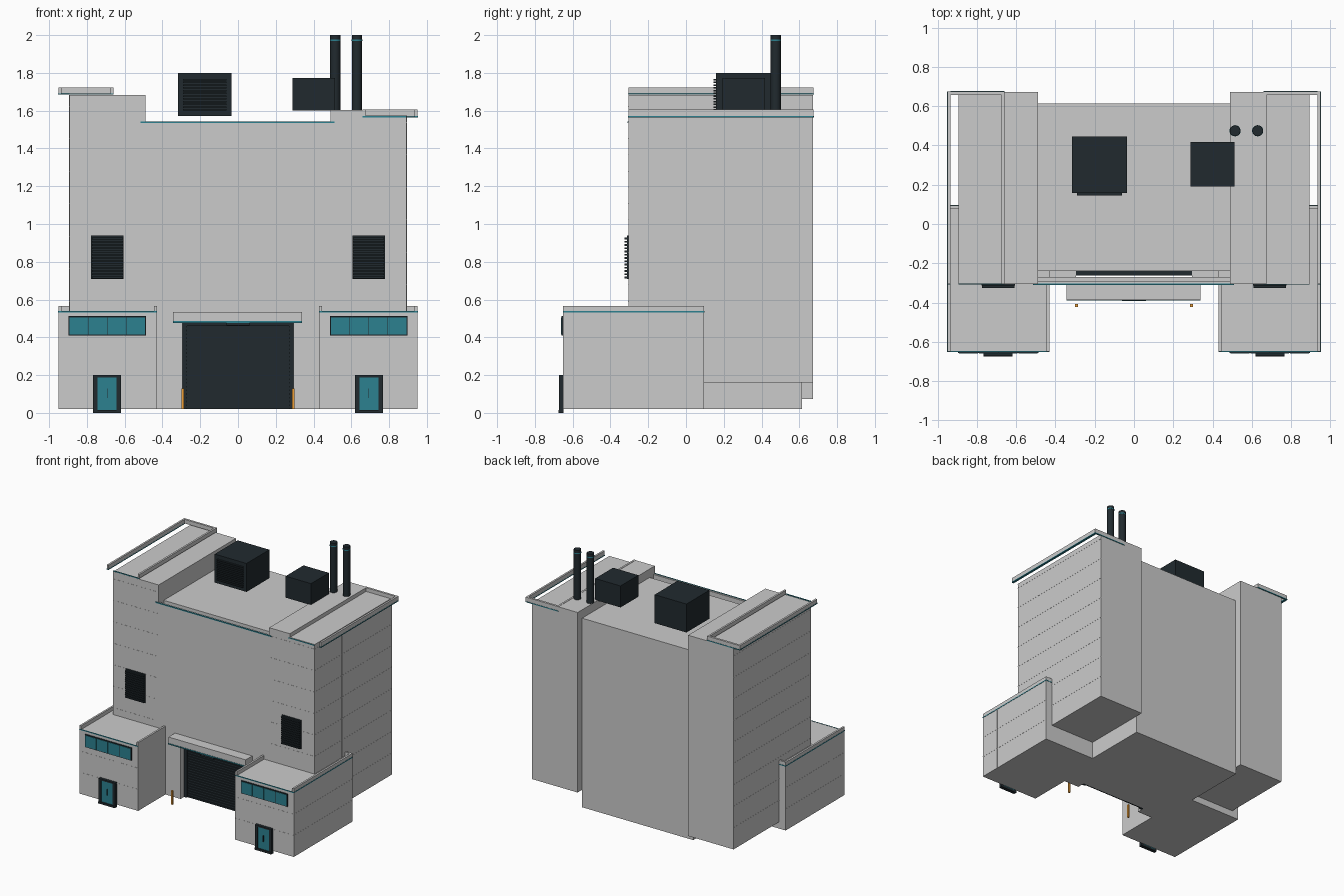
import bpy, bmesh
from mathutils import Matrix, Vector


def mat(name, col):
    m = bpy.data.materials.new(name)
    m.diffuse_color = col
    return m


DARK = mat("dark_metal", (0.015, 0.023, 0.028, 1))
TEAL = mat("teal_glass", (0.025, 0.22, 0.28, 1))
ORANGE = mat("orange_paint", (0.85, 0.35, 0.04, 1))


def boxes(name, items, material=None):
    """One object made of boxes given as (x0, x1, y0, y1, z0, z1)."""
    bm = bmesh.new()
    for x0, x1, y0, y1, z0, z1 in items:
        c = Vector(((x0 + x1) / 2, (y0 + y1) / 2, (z0 + z1) / 2))
        s = (abs(x1 - x0), abs(y1 - y0), abs(z1 - z0))
        bmesh.ops.create_cube(bm, size=1, matrix=Matrix.Translation(c) @ Matrix.Diagonal((*s, 1)))
    me = bpy.data.meshes.new(name)
    bm.to_mesh(me)
    bm.free()
    if material:
        me.materials.append(material)
    ob = bpy.data.objects.new(name, me)
    bpy.context.collection.objects.link(ob)
    return ob


def flip(items, side):
    return [(side * a, side * b, *r) for a, b, *r in items]


def slats(x0, x1, y0, y1, z0, z1, n):
    step = (z1 - z0) / n
    return [(x0, x1, y0, y1, z0 + i * step, z0 + (i + 0.55) * step) for i in range(n)]


# central hall and the thin front wall standing ahead of it
boxes("main_hall", [(-0.495, 0.49, -0.24, 0.615, 0.02, 1.535)])
boxes("front_wall", [(-0.495, 0.49, -0.305, -0.29, 0.565, 1.54)])
boxes("front_wall_trim", [(-0.515, 0.51, -0.311, -0.304, 1.535, 1.543)], TEAL)
boxes("door_surround", [(-0.44, -0.295, -0.305, -0.24, 0.02, 0.48),
                        (0.295, 0.44, -0.305, -0.24, 0.02, 0.48),
                        (-0.495, 0.49, -0.305, -0.27, 0.48, 0.565)])

# roller door, awning and bollards
boxes("roller_door", [(-0.29, 0.29, -0.25, -0.238, 0.02, 0.478)]
      + slats(-0.27, 0.27, -0.257, -0.249, 0.025, 0.46, 22)
      + flip([(0.27, 0.295, -0.262, -0.24, 0.02, 0.478)], 1)
      + flip([(0.27, 0.295, -0.262, -0.24, 0.02, 0.478)], -1)
      + [(-0.29, 0.29, -0.262, -0.24, 0.46, 0.478)], DARK)
boxes("awning", [(-0.345, 0.34, -0.388, -0.30, 0.485, 0.535)])
boxes("awning_trim", [(-0.345, 0.34, -0.391, -0.385, 0.477, 0.486)], TEAL)
boxes("awning_lamp", [(-0.06, 0.06, -0.393, -0.375, 0.462, 0.477)], DARK)
boxes("bollards", [(s * 0.293 - 0.007, s * 0.293 + 0.007, -0.422, -0.408, 0.02, 0.13)
                   for s in (-1, 1)], ORANGE)

for side, label in ((-1, "left"), (1, "right")):
    # tower: the two sides differ in height
    base, top, cap0, cap1 = (0.074, 1.683, 1.69, 1.722) if side < 0 else (0.16, 1.603, 1.57, 1.605)
    outer_top = min(top, cap0 + 0.005)
    boxes(label + "_tower", flip([(0.49, 0.665, -0.305, 0.673, base, top),
                                  (0.665, 0.893, -0.305, 0.673, base, outer_top)], side))

    # open-fronted parapet frame overhanging the outer edge
    boxes(label + "_tower_parapet", flip([
        (0.935, 0.95, -0.305, 0.675, cap0, cap1),
        (0.66, 0.675, -0.305, 0.66, cap0, cap1),
        (0.66, 0.95, 0.658, 0.675, cap0, cap1)], side))
    boxes(label + "_tower_trim", flip([
        (0.934, 0.952, -0.307, 0.676, cap0 - 0.005, cap0 + 0.002),
        (0.66, 0.935, 0.67, 0.677, cap0 - 0.005, cap0 + 0.002),
        (0.66, 0.893, -0.308, -0.302, cap0 - 0.005, cap0 + 0.002)], side), TEAL)

    # panel seams on the tower
    seams = []
    z = base + 0.172
    while z < top - 0.06:
        seams += [(0.50, 0.894, -0.306, -0.30, z, z + 0.003),
                  (0.885, 0.894, -0.306, 0.673, z, z + 0.003)]
        z += 0.172
    seams += [(0.89, 0.894, 0.038, 0.041, base, outer_top)]
    boxes(label + "_tower_seams", flip(seams, side))

    # low front wing with parapets along its edges
    boxes(label + "_wing", flip([(0.43, 0.95, -0.65, 0.095, 0.02, 0.537)], side))
    boxes(label + "_wing_parapet", flip([
        (0.935, 0.95, -0.65, 0.095, 0.537, 0.567),
        (0.43, 0.445, -0.65, -0.30, 0.537, 0.567),
        (0.893, 0.95, 0.08, 0.095, 0.537, 0.567)], side))
    boxes(label + "_wing_trim", flip([
        (0.947, 0.952, -0.652, 0.097, 0.532, 0.539),
        (0.43, 0.95, -0.652, -0.647, 0.532, 0.539),
        (0.89, 0.95, 0.092, 0.097, 0.532, 0.539)], side), TEAL)
    wing_seams = [(0.43, 0.951, -0.651, 0.095, z, z + 0.003) for z in (0.19, 0.36)]
    wing_seams += [(0.945, 0.951, -0.483, -0.48, 0.02, 0.535),
                   (0.605, 0.608, -0.651, -0.645, 0.02, 0.535)]
    boxes(label + "_wing_seams", flip(wing_seams, side))

    # window strip: dark frame and four panes
    boxes(label + "_window_frame", flip([(0.487, 0.897, -0.658, -0.648, 0.41, 0.512)], side), DARK)
    boxes(label + "_window_panes", flip([
        (0.492 + i * 0.101, 0.589 + i * 0.101, -0.661, -0.655, 0.416, 0.506)
        for i in range(4)], side), TEAL)

    # entrance door
    boxes(label + "_entry_frame", flip([
        (0.62, 0.642, -0.672, -0.648, 0.005, 0.2),
        (0.745, 0.767, -0.672, -0.648, 0.005, 0.2),
        (0.62, 0.767, -0.672, -0.648, 0.188, 0.2),
        (0.62, 0.767, -0.675, -0.648, 0.0, 0.016)], side), DARK)
    boxes(label + "_entry_door", flip([(0.64, 0.747, -0.665, -0.648, 0.014, 0.19)], side), TEAL)
    boxes(label + "_entry_handle", flip([(0.69, 0.694, -0.672, -0.66, 0.08, 0.13)], side), DARK)

    # wall louvre
    boxes(label + "_wall_louvre", flip([(0.607, 0.777, -0.313, -0.304, 0.708, 0.938)]
          + slats(0.61, 0.774, -0.325, -0.312, 0.712, 0.936, 13), side), DARK)

# rooftop equipment
boxes("large_roof_unit", [(-0.317, -0.035, 0.158, 0.447, 1.572, 1.80)]
      + slats(-0.29, -0.062, 0.145, 0.16, 1.60, 1.775, 12), DARK)
boxes("small_roof_unit", [(0.288, 0.513, 0.192, 0.418, 1.60, 1.772)], DARK)


def cylinder(name, x, y, r, z0, z1, material):
    bpy.ops.mesh.primitive_cylinder_add(vertices=20, radius=r, depth=z1 - z0,
                                        location=(x, y, (z0 + z1) / 2))
    ob = bpy.context.object
    ob.name = name
    ob.data.materials.append(material)
    bpy.ops.object.shade_smooth_by_angle()


# exhaust stacks with teal bands
for i, x in enumerate((0.515, 0.63)):
    cylinder(f"exhaust_stack_{i + 1}", x, 0.475, 0.027, 1.60, 2.0, DARK)
    cylinder(f"stack_band_{i + 1}", x, 0.475, 0.0285, 1.97, 1.978, TEAL)
